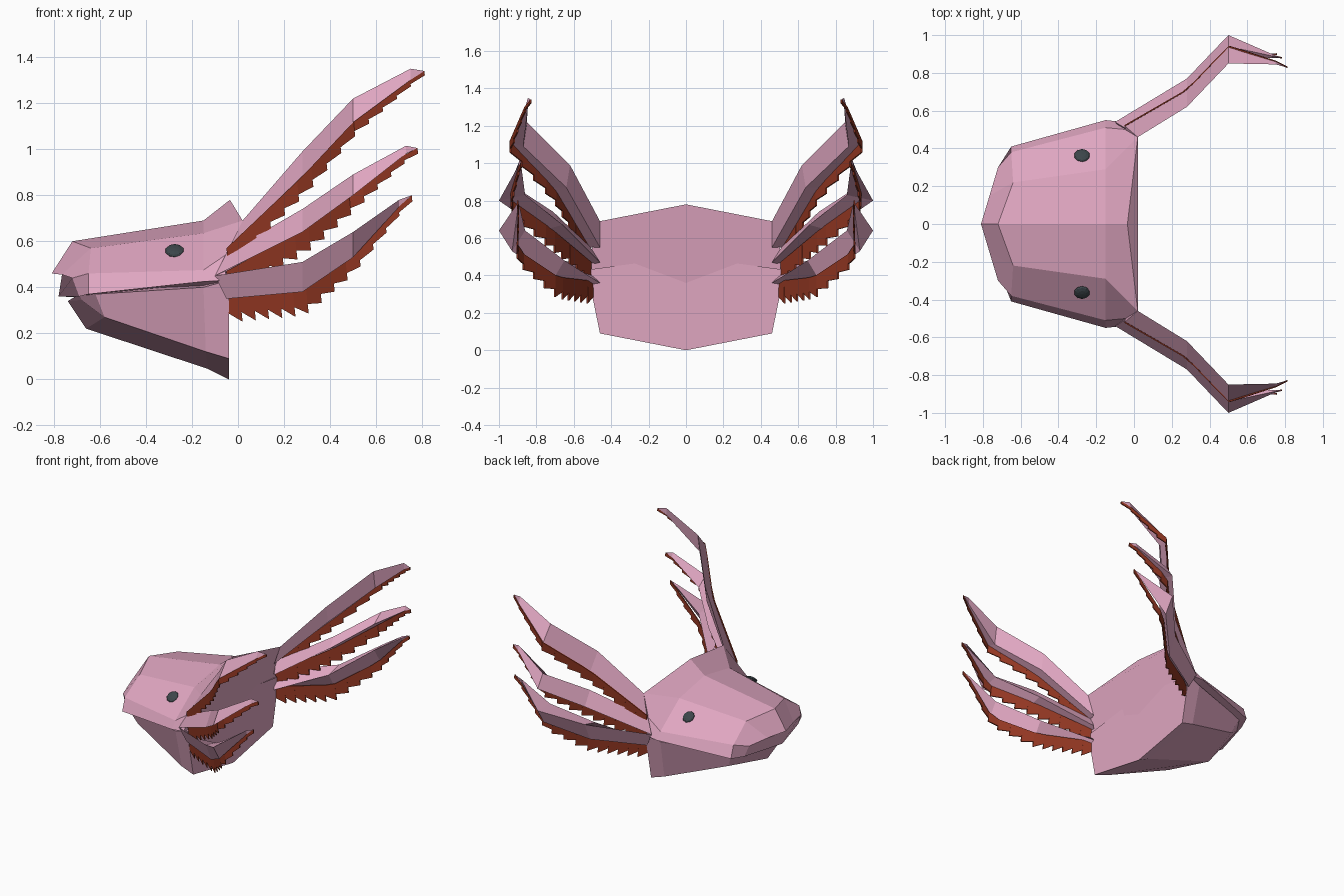
import bpy, bmesh
from mathutils import Vector

if "Cube" in bpy.data.objects:
    bpy.data.objects.remove(bpy.data.objects["Cube"])


def material(name, rgb):
    m = bpy.data.materials.new(name)
    m.diffuse_color = (*rgb, 1)
    m.use_nodes = True
    m.node_tree.nodes["Principled BSDF"].inputs["Base Color"].default_value = m.diffuse_color
    return m


PINK = material("pink skin", (0.74, 0.38, 0.53))
RED = material("rust red frill", (0.29, 0.038, 0.016))
DARK = material("dark eye", (0.045, 0.06, 0.068))


def finish(name, bm, mat, mirror=False):
    bmesh.ops.recalc_face_normals(bm, faces=bm.faces)
    me = bpy.data.meshes.new(name)
    bm.to_mesh(me)
    bm.free()
    me.materials.append(mat)
    ob = bpy.data.objects.new(name, me)
    bpy.context.collection.objects.link(ob)
    if mirror:
        mod = ob.modifiers.new("mirror", 'MIRROR')
        mod.use_axis = (False, True, False)
        mod.use_mirror_merge = False
    return ob


def loft(rings):
    """Join closed rings with quads and cap both ends."""
    bm = bmesh.new()
    vs = [[bm.verts.new(p) for p in r] for r in rings]
    n = len(vs[0])
    for a, b in zip(vs, vs[1:]):
        for i in range(n):
            j = (i + 1) % n
            bm.faces.new((a[i], a[j], b[j], b[i]))
    bm.faces.new(vs[0])
    bm.faces.new(vs[-1])
    return bm


def full(half):
    """Half section (first and last point on the centre line) to a full ring."""
    return half + [(x, -y, z) for x, y, z in half[-2:0:-1]]


# Upper head: nose, brow, widest section, back
finish("upper_head", loft([full(h) for h in (
    [(-.81, 0, .46), (-.765, .15, .455), (-.72, .30, .44), (-.69, .31, .36), (-.78, 0, .36)],
    [(-.72, 0, .60), (-.64, .22, .57), (-.65, .38, .46), (-.65, .41, .37), (-.65, 0, .355)],
    [(-.15, 0, .69), (-.15, .29, .635), (-.15, .51, .475), (-.15, .55, .425), (-.15, 0, .34)],
    [(-.035, 0, .78), (.02, .46, .69), (-.04, .50, .55), (-.06, .54, .43), (-.04, 0, .36)],
)]), PINK)

# Lower jaw, tucked in under the upper lip
finish("lower_jaw", loft([full(h) for h in (
    [(-.75, 0, .37), (-.69, .27, .37), (-.68, .27, .345), (-.74, 0, .34)],
    [(-.62, 0, .39), (-.62, .37, .37), (-.58, .33, .27), (-.66, 0, .22)],
    [(-.15, 0, .45), (-.15, .51, .40), (-.14, .45, .12), (-.13, 0, .045)],
    [(-.04, 0, .50), (-.04, .53, .43), (-.04, .46, .09), (-.04, 0, 0)],
)]), PINK)

# Gills: triangular sections (upper edge, outer lower edge, inner edge), then tip
GILLS = {
    "upper": (.075, (.81, .83, 1.34), [
        [(.02, .46, .69), (-.05, .52, .55), (-.03, .46, .55)],
        [(.28, .62, .99), (.28, .71, .87), (.28, .64, .87)],
        [(.50, .85, 1.22), (.50, .94, 1.11), (.50, .87, 1.09)],
        [(.75, .845, 1.35), (.75, .86, 1.30), (.75, .845, 1.30)]]),
    "middle": (.10, (.78, .88, 1.005), [
        [(-.05, .51, .55), (-.10, .54, .45), (-.03, .46, .47)],
        [(.28, .71, .74), (.28, .77, .64), (.28, .66, .67)],
        [(.50, .94, .89), (.50, 1.0, .80), (.50, .86, .83)],
        [(.73, .89, 1.015), (.73, .90, .98), (.73, .88, .98)]]),
    "lower": (.105, (.755, .90, .80), [
        [(-.10, .54, .45), (-.05, .52, .35), (-.03, .46, .36)],
        [(.28, .77, .51), (.28, .71, .38), (.28, .65, .48)],
        [(.50, 1.0, .64), (.50, .93, .53), (.50, .86, .64)],
        [(.70, .905, .78), (.70, .90, .75), (.70, .89, .77)]]),
}


def along(path, x):
    """Point on a polyline at a given x."""
    for a, b in zip(path, path[1:]):
        if x <= b.x:
            return a.lerp(b, (x - a.x) / (b.x - a.x))
    return path[-1].copy()


def frill(path, depth, teeth=14):
    """Thin saw-toothed fringe hanging from a path."""
    bm = bmesh.new()
    x0, x1 = path[0].x, path[-1].x
    for k in range(teeth):
        cols = []
        for s, cut in ((0, .6), (1, 1.0)):
            t = (k + s) / teeth
            p = along(path, x0 + (x1 - x0) * t)
            d = depth * cut * (1 - .75 * max(0, t - .45) / .55)
            cols.append((p + Vector((0, 0, .02 * (1 - t))), p + Vector((.12 * d, 0, -d))))
        (a, b), (c, e) = cols
        h = Vector((0, .004, 0))
        near = [bm.verts.new(p - h) for p in (a, b, e, c)]
        far = [bm.verts.new(p + h) for p in (a, b, e, c)]
        bm.faces.new(near)
        bm.faces.new(far[::-1])
        for i in range(4):
            j = (i + 1) % 4
            bm.faces.new((near[i], far[i], far[j], near[j]))
    return bm


for name, (depth, tip, rings) in GILLS.items():
    point = [(tip[0] - .003 * i, tip[1], tip[2] - .002 * i) for i in range(3)]
    finish(name + "_gill", loft(rings + [point]), PINK, True)
    path = []
    for _, b, c in rings:
        y = b[1] if name == "upper" else .6 * b[1] + .4 * c[1]
        path.append(Vector((max(b[0], -.05), y, b[2])))
    # the top fringe stays close to the outer edge
    path.append(Vector(tip))
    finish(name + "_frill", frill(path, depth), RED, True)

# Eyes: flattened low-poly domes on the slanted cheeks
bm = bmesh.new()
bmesh.ops.create_uvsphere(bm, u_segments=10, v_segments=6, radius=.043)
bmesh.ops.scale(bm, vec=(1, 1, .35), verts=bm.verts)
normal = Vector((0, .62, .78))
turn = Vector((0, 0, 1)).rotation_difference(normal).to_matrix()
bmesh.ops.rotate(bm, matrix=turn, verts=bm.verts)
bmesh.ops.translate(bm, vec=(-.275, .363, .559), verts=bm.verts)
finish("eyes", bm, DARK, True)
